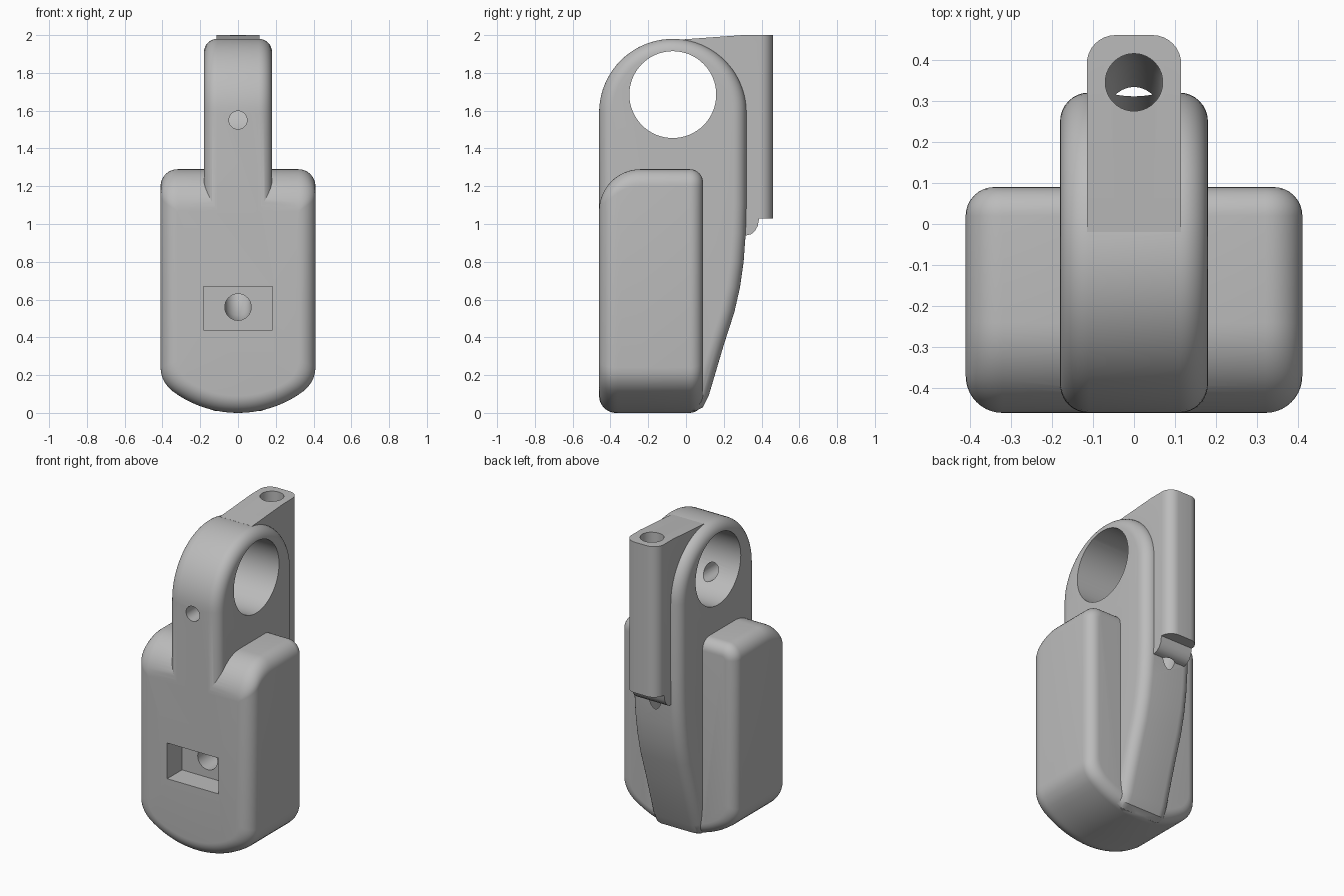
import bpy, bmesh
from math import sin, cos, pi, sqrt
from mathutils import Vector

cube = bpy.data.objects.get("Cube")
if cube:
    bpy.data.objects.remove(cube, do_unlink=True)

grey = bpy.data.materials.new("plain grey")
grey.use_nodes = True
grey.diffuse_color = (0.5, 0.5, 0.5, 1)
grey.node_tree.nodes["Principled BSDF"].inputs["Base Color"].default_value = grey.diffuse_color


def loft(name, rings):
    """Closed solid through rings with equal point counts."""
    bm = bmesh.new()
    loops = [[bm.verts.new(p) for p in ring] for ring in rings]
    for a, b in zip(loops, loops[1:]):
        for i in range(len(a)):
            j = (i + 1) % len(a)
            bm.faces.new((a[i], a[j], b[j], b[i]))
    bm.faces.new(loops[0])
    bm.faces.new(loops[-1])
    bmesh.ops.recalc_face_normals(bm, faces=bm.faces)
    mesh = bpy.data.meshes.new(name)
    bm.to_mesh(mesh)
    bm.free()
    mesh.materials.append(grey)
    obj = bpy.data.objects.new(name, mesh)
    bpy.context.collection.objects.link(obj)
    return obj


def inset(t, r):
    """Inset of a rounded edge of radius r at distance t from its end."""
    return r - sqrt(max(0, r * r - (r - t) ** 2)) if t < r else 0


def edge_steps(r, n):
    return [r * (1 - cos(pi / 2 * i / n)) for i in range(n + 1)]


def mirrored_steps(half, r, n=8):
    """Positions across a width, each with its edge inset."""
    left = [(-half + t, inset(t, r)) for t in edge_steps(r, n)]
    return left + [(-x, d) for x, d in reversed(left)]


def tube(name, path, r, n=40):
    """Round rod along a path in the plane x = 0."""
    pts = [Vector((0, y, z)) for y, z in path]
    rings = []
    for i, p in enumerate(pts):
        tangent = (pts[min(i + 1, len(pts) - 1)] - pts[max(i - 1, 0)]).normalized()
        side = Vector((1, 0, 0))
        up = tangent.cross(side)
        rings.append([p + r * (side * cos(2 * pi * k / n) + up * sin(2 * pi * k / n))
                      for k in range(n)])
    return loft(name, rings)


# Main block: front outline with a bowed underside, lofted front to back
def block_ring(y, d, top):
    w, radius, zc = 0.41 - d, 0.58 - d, 0.58

    def low(x):
        return zc - sqrt(radius ** 2 - x ** 2)
    half = [(x, low(x)) for x in [(w - 0.06) * i / 10 for i in range(10)]]
    a, b, c = Vector((w - 0.06, low(w - 0.06))), Vector((w, low(w))), Vector((w, low(w) + 0.07))
    for i in range(6):
        t = i / 5
        half.append(tuple(a * (1 - t) ** 2 + b * 2 * t * (1 - t) + c * t * t))
    r = max(0.09 - d, 0.01)
    for i in range(9):
        q = pi / 2 * i / 8
        half.append((w - r + r * cos(q), top - r + r * sin(q)))
    outline = half + [(-x, z) for x, z in reversed(half[1:])]
    return [(x, y, z) for x, z in outline]


rings = [block_ring(-0.46 + t, inset(t, 0.09), 1.29 - inset(t, 0.22))
         for t in edge_steps(0.22, 16)]
rings += [block_ring(0.09 - t, inset(t, 0.07), 1.29 - inset(t, 0.07))
          for t in reversed(edge_steps(0.07, 8))]
body = loft("hanging_mount", rings)

# Upright arm: round eye at the top, tapering tail at the back
arm = [(-0.07 + 0.39 * cos(pi * i / 40), 1.59 + 0.39 * sin(pi * i / 40)) for i in range(41)]
arm += [(-0.46, 1.06), (-0.3, 0.9), (-0.25, 0.06), (0.05, 0.01), (0.09, 0.03), (0.12, 0.09),
        (0.2, 0.36), (0.255, 0.53), (0.285, 0.66), (0.305, 0.8), (0.316, 0.95), (0.32, 1.1)]


def shrink(points, d):
    out = []
    for i, p in enumerate(points):
        before, after = Vector(points[i - 1]), Vector(points[(i + 1) % len(points)])
        p = Vector(p)
        t = ((p - before).normalized() + (after - p).normalized()).normalized()
        out.append((p.x - t.y * d, p.y + t.x * d))
    return out


upright_arm = loft("upright_arm", [[(x, y, z) for y, z in shrink(arm, d)]
                                   for x, d in mirrored_steps(0.18, 0.07)])

# Rear post with sloped top and a small rounded lip below
def post_ring(x, d):
    back = 0.46 - d
    side = [(-0.02, 1.977), (0.3, 2), (back, 2), (back, 1.03), (0.387, 1.03), (0.38, 0.99),
            (0.365, 0.963), (0.345, 0.946), (0.32, 0.94), (0.2, 0.94), (0.2, 1.3), (-0.02, 1.6)]
    return [(x, y, z) for y, z in side]


rear_post = loft("rear_post", [post_ring(x, d) for x, d in mirrored_steps(0.115, 0.07)])

# Cutters: eye, front hole, pocket and the cable channel
eye = loft("eye_cutter", [[(x, -0.07 + 0.23 * cos(2 * pi * k / 64), 1.685 + 0.23 * sin(2 * pi * k / 64))
                           for k in range(64)] for x in (-0.5, 0.5)])
front_hole = tube("front_hole_cutter", [(-0.6, 1.55), (-0.1, 1.55)], 0.048)
pocket = loft("pocket_cutter", [[(x, y, z) for x, z in
                                 ((-0.182, 0.44), (0.182, 0.44), (0.182, 0.67), (-0.182, 0.67))]
                                for y in (-0.6, -0.31)])
channel = tube("channel_cutter", [(-0.4, 0.56), (-0.05, 0.56), (0.03, 0.58), (0.1, 0.63),
                                  (0.165, 0.72), (0.225, 0.85), (0.28, 1.0), (0.32, 1.13),
                                  (0.34, 1.25), (0.345, 1.4), (0.345, 2.2)], 0.07)

# Fuse the parts, then cut the openings
bpy.context.view_layer.objects.active = body
for other, operation in ((upright_arm, "UNION"), (rear_post, "UNION"), (eye, "DIFFERENCE"),
                         (front_hole, "DIFFERENCE"), (pocket, "DIFFERENCE"),
                         (channel, "DIFFERENCE")):
    mod = body.modifiers.new(other.name, "BOOLEAN")
    mod.operation = operation
    mod.solver = "EXACT"
    mod.object = other
    bpy.ops.object.modifier_apply(modifier=mod.name)
    bpy.data.objects.remove(other, do_unlink=True)

bpy.ops.object.select_all(action="DESELECT")
body.select_set(True)
bpy.ops.object.shade_smooth_by_angle(angle=pi / 6)
